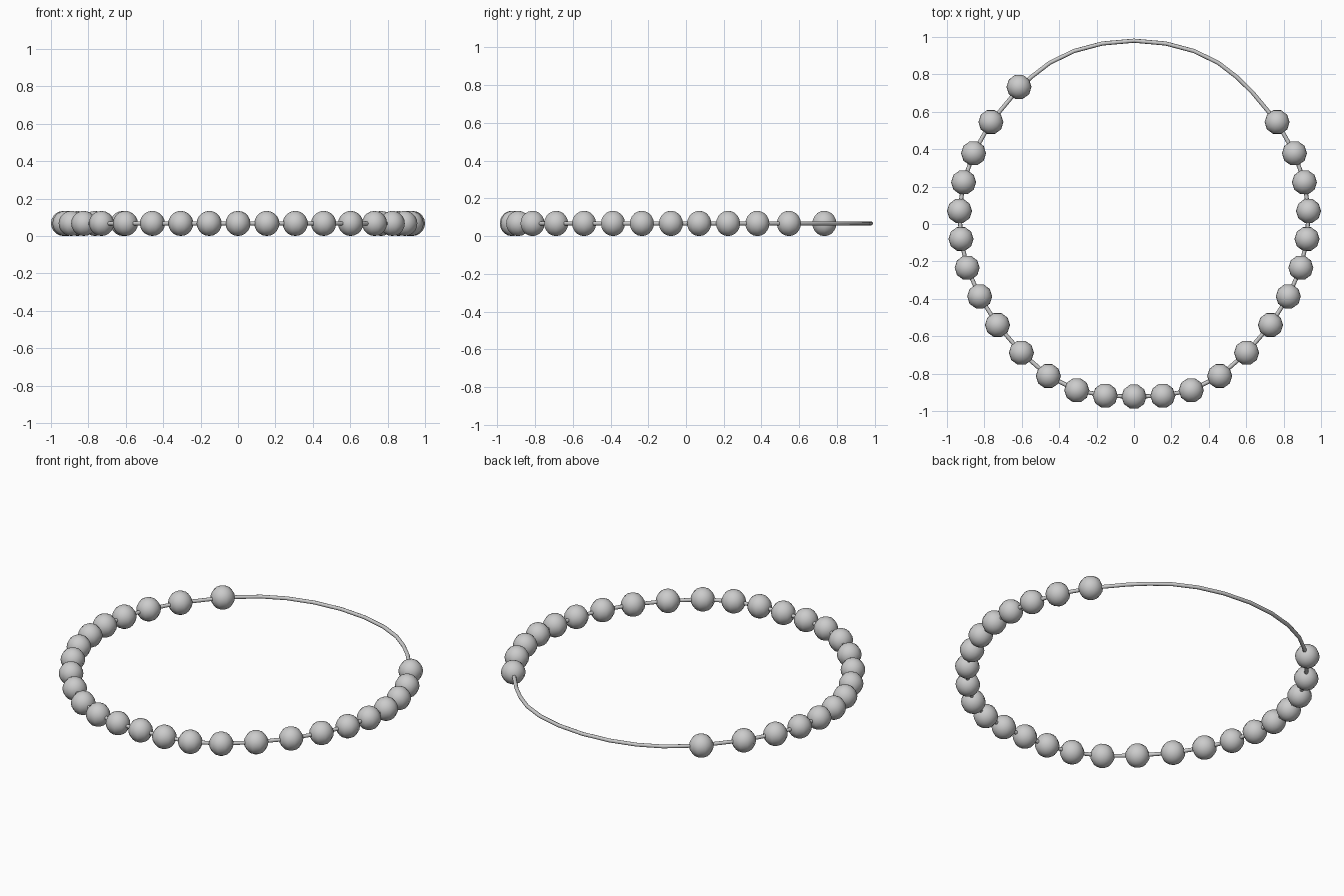
import bpy, bmesh, math
from mathutils import Matrix

if "Cube" in bpy.data.objects:
    bpy.data.objects.remove(bpy.data.objects["Cube"])

R = 0.067          # bead radius
Z = 0.067          # height of the ring plane

# Bead centres on the right half, top to bottom
right = [(0.765, 0.545), (0.858, 0.378), (0.911, 0.223), (0.933, 0.07),
         (0.925, -0.08), (0.892, -0.234), (0.825, -0.387), (0.73, -0.54),
         (0.602, -0.688), (0.458, -0.813), (0.306, -0.889), (0.154, -0.918)]
bottom = (0.0, -0.923)
extra = (-0.615, 0.733)   # one more bead on the left only
# Bare wire on the right half, top to bottom
bare = [(0.17, 0.965), (0.32, 0.925), (0.45, 0.862), (0.55, 0.785), (0.632, 0.705)]

# Wire loop
half = bare + right
path = [(0.0, 0.98)] + half + [bottom] + [(-x, y) for x, y in reversed(half)]
curve = bpy.data.curves.new("wire_loop", 'CURVE')
curve.dimensions = '3D'
curve.bevel_depth = 0.011
curve.bevel_resolution = 2
spline = curve.splines.new('POLY')
spline.points.add(len(path) - 1)
for p, (x, y) in zip(spline.points, path):
    p.co = (x, y, Z, 1)
spline.use_cyclic_u = True
bpy.context.collection.objects.link(bpy.data.objects.new("wire_loop", curve))

# Shared ten-sided bead mesh, flat side towards the front
bead = bpy.data.meshes.new("bead")
bm = bmesh.new()
bmesh.ops.create_uvsphere(bm, u_segments=10, v_segments=10, radius=R,
                          matrix=Matrix.Rotation(math.radians(18), 4, 'Z'))
for f in bm.faces:
    f.smooth = True
bm.to_mesh(bead)
bm.free()

# Beads strung on the wire
centres = right + [bottom] + [(-x, y) for x, y in reversed(right)] + [extra]
for i, (x, y) in enumerate(centres):
    ob = bpy.data.objects.new(f"bead_{i + 1:02d}", bead)
    ob.location = (x, y, Z)
    bpy.context.collection.objects.link(ob)
